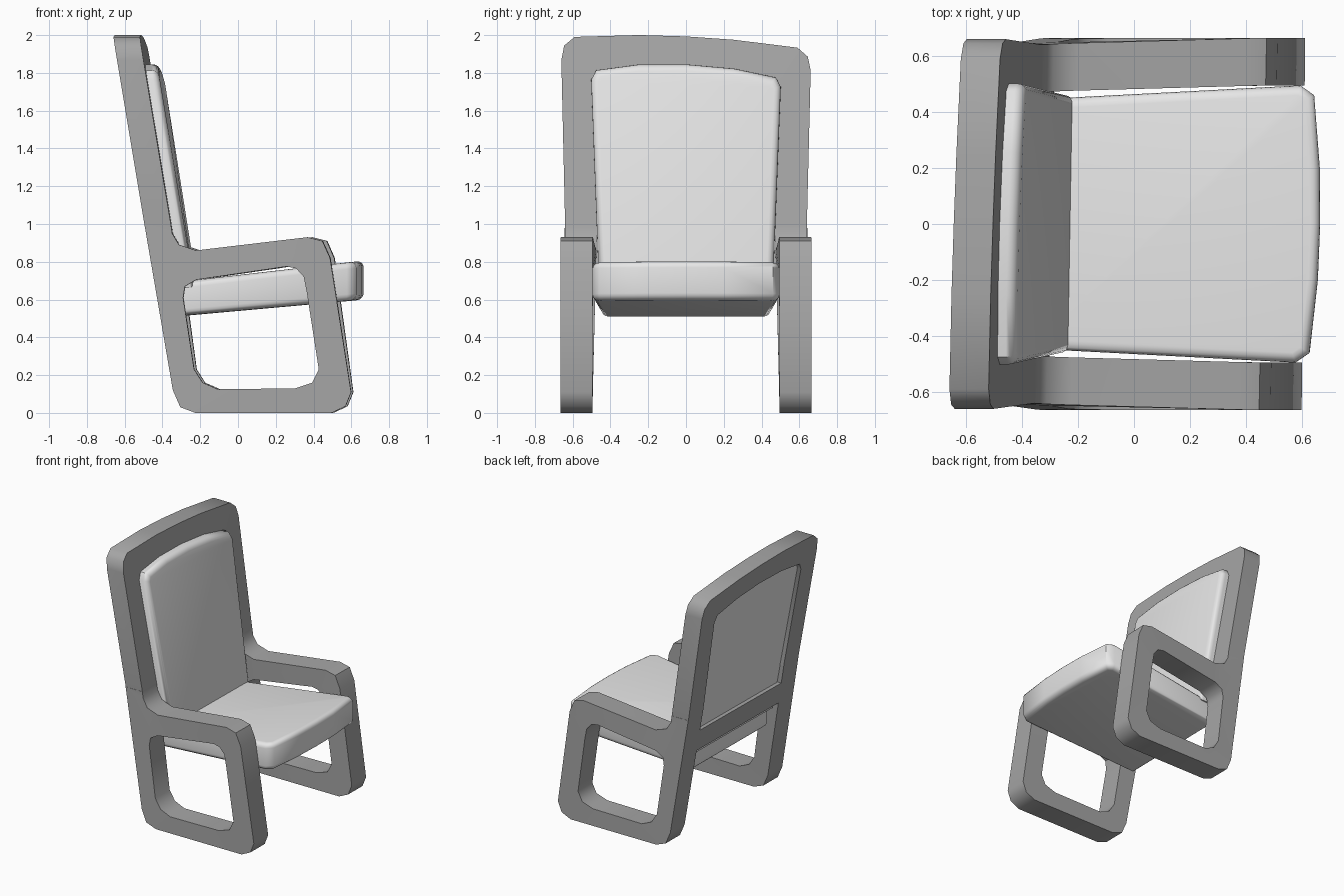
import bpy, bmesh
from math import radians

cube = bpy.data.objects.get("Cube")
if cube:
    bpy.data.objects.remove(cube)


def material(name, value):
    mat = bpy.data.materials.new(name)
    mat.use_nodes = True
    colour = (value, value, value, 1)
    mat.diffuse_color = colour
    mat.node_tree.nodes["Principled BSDF"].inputs["Base Color"].default_value = colour
    return mat


frame_grey = material("frame grey", 0.38)
cushion_white = material("cushion white", 0.8)


def skew(x, y, z):
    """Slight hand-made twist shared by every part."""
    return (x + y * (0.008 + 0.0135 * z), y, z - 0.05 * max(0, z - 1) * y)


def mirrored(half):
    """Close a half outline, running from the edge to the centre line, into a full one."""
    return half + [(u, -v) for u, v in reversed(half) if v > 0]


def prism(name, loops, place, mat, bevel=0, bevel_layers=()):
    """Fill the first loop, minus the other loops, and extrude it between two placed layers."""
    bm = bmesh.new()
    for loop in loops:
        verts = [bm.verts.new((u, v, 0)) for u, v in loop]
        if len(loops) == 1:
            bm.faces.new(verts)
        else:
            for a, b in zip(verts, verts[1:] + verts[:1]):
                bm.edges.new((a, b))
    if len(loops) > 1:
        bmesh.ops.triangle_fill(bm, edges=bm.edges[:], use_beauty=True, normal=(0, 0, 1))
    extruded = bmesh.ops.extrude_face_region(bm, geom=bm.faces[:], use_keep_orig=True)
    for item in extruded["geom"]:
        if isinstance(item, bmesh.types.BMVert):
            item.co.z = 1
    rims = [e for e in bm.edges if e.verts[0].co.z == e.verts[1].co.z
            and round(e.verts[0].co.z) in bevel_layers]
    for v in bm.verts:
        v.co = skew(*place(*v.co))
    bmesh.ops.recalc_face_normals(bm, faces=bm.faces[:])
    if bevel:
        bmesh.ops.bevel(bm, geom=rims, offset=bevel, segments=4, profile=0.5, affect='EDGES')
    mesh = bpy.data.meshes.new(name)
    bm.to_mesh(mesh)
    bm.free()
    mesh.materials.append(mat)
    obj = bpy.data.objects.new(name, mesh)
    bpy.context.collection.objects.link(obj)
    bpy.ops.object.select_all(action='DESELECT')
    obj.select_set(True)
    bpy.context.view_layer.objects.active = obj
    bpy.ops.object.shade_smooth_by_angle(angle=radians(50))
    return obj


# Side frames: leg and arm loop with the stub of the back post
def back_line(z):
    return -0.645 + (2 - z) * 0.163


POST = 0.14
side_outer = [
    (back_line(1), 1), (back_line(0.12), 0.12), (-0.3, 0.03), (-0.22, 0),
    (0.5, 0), (0.575, 0.035), (0.605, 0.11),
    (0.5, 0.82), (0.46, 0.91), (0.38, 0.93),
    (-0.21, 0.86), (-0.3, 0.89), (-0.335, 0.95), (back_line(1) + POST, 1)]
side_hole = [
    (-0.28, 0.61), (-0.225, 0.23), (-0.18, 0.16), (-0.1, 0.125),
    (0.31, 0.13), (0.4, 0.16), (0.435, 0.23),
    (0.375, 0.64), (0.36, 0.72), (0.32, 0.765), (0.27, 0.775),
    (-0.21, 0.705), (-0.27, 0.67)]


def side_place(sign):
    def place(x, z, t):
        inward = min(1, max(0, (0.45 - x) / 0.8)) * max(0, 1 - abs(z - 0.95) / 0.9)
        return x, sign * (0.495 + 0.17 * t - 0.025 * inward), z
    return place


for name, sign in (("left_side_frame", 1), ("right_side_frame", -1)):
    prism(name, [side_outer, side_hole], side_place(sign), frame_grey)


# Back: outlines drawn as (height, width) and laid along the leaning back line
def back_place(start, end):
    return lambda z, y, t: (back_line(z) + start + (end - start) * t, y, z)


arch_outer = [(1, 0.64), (1.84, 0.66), (1.915, 0.645), (1.962, 0.59), (1.988, 0.25), (1.993, 0)]
opening = [(1, 0.47), (1.74, 0.497), (1.79, 0.47), (1.828, 0.25), (1.84, 0)]
arch = mirrored(arch_outer)
inner = mirrored(opening)
# An inverted U: outer edge one way, opening edge back the other way
u_shape = arch + inner[::-1]
bm_halves = prism("back_frame", [u_shape], back_place(0, POST), frame_grey)
tri = bm_halves.modifiers.new("triangulate", 'TRIANGULATE')
tri.min_vertices = 5

rail = mirrored([(0.7, 0.48), (0.86, 0.48)])
prism("back_rail", [rail], back_place(0, POST), frame_grey)

# Back cushion fills the opening and bulges forward
cushion = [(0.66, 0.46)] + [(z + 0.005, y + 0.005 if y else 0) for z, y in opening[1:]]
prism("back_cushion", [mirrored(cushion)], back_place(0.03, 0.205), cushion_white, 0.035, (1,))


# Seat cushion, rising towards its bowed front
def seat_place(x, y, t):
    bottom, top = 0.54 + 0.09 * x, 0.729 + 0.115 * x
    return x, y, bottom + (top - bottom) * t


seat = [(-0.36, 0.445), (0.585, 0.495), (0.635, 0.46), (0.66, 0.2), (0.665, 0)]
prism("seat_cushion", [mirrored(seat)], seat_place, cushion_white, 0.035, (0, 1))
